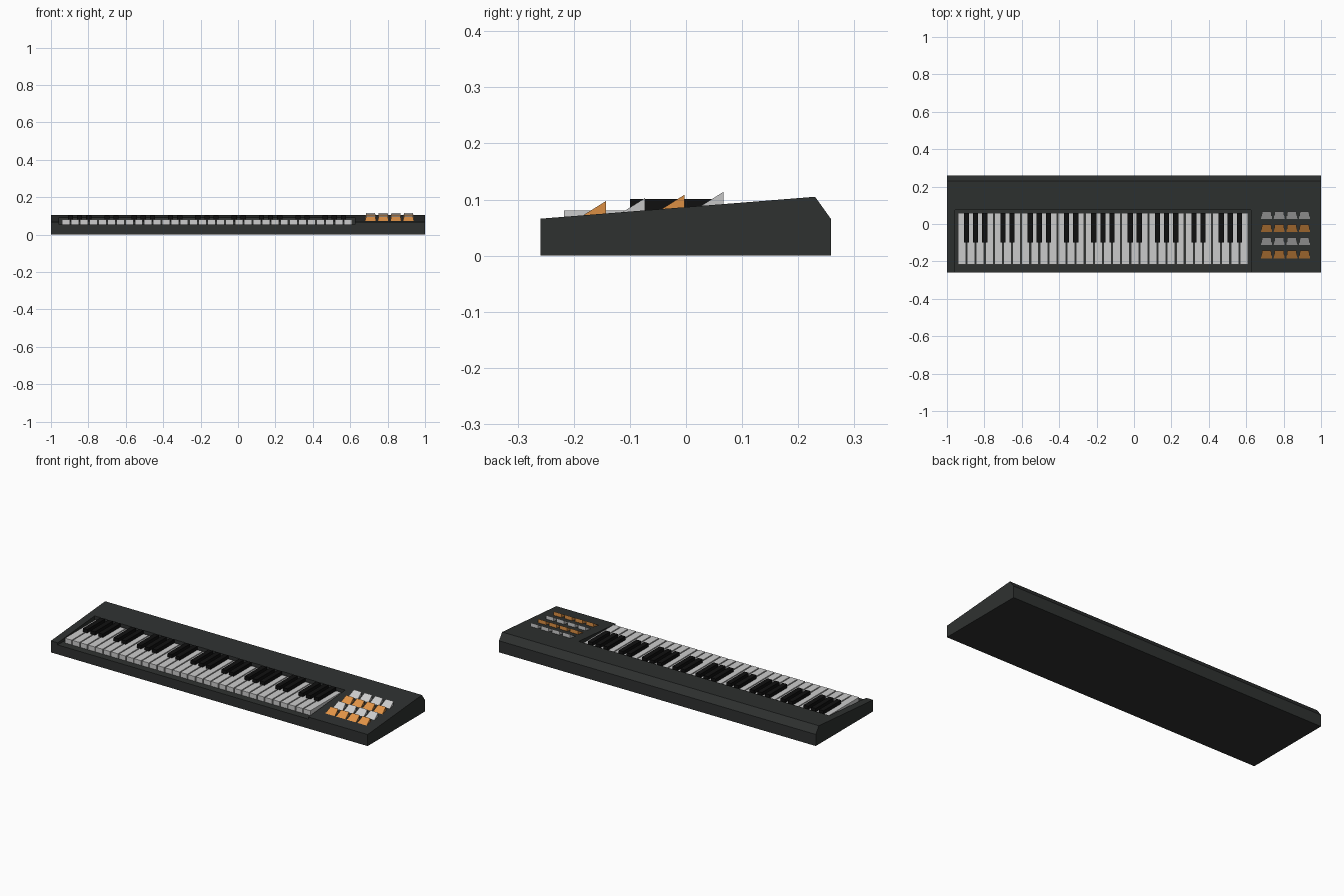
import bpy, bmesh

if "Cube" in bpy.data.objects:
    bpy.data.objects.remove(bpy.data.objects["Cube"])

def material(name, rgb):
    m = bpy.data.materials.new(name)
    m.diffuse_color = (*rgb, 1)
    m.use_nodes = True
    m.node_tree.nodes["Principled BSDF"].inputs["Base Color"].default_value = m.diffuse_color
    return m

CASE = material("charcoal", (0.028, 0.031, 0.030))
WHITE = material("key_white", (0.70, 0.70, 0.70))
BLACK = material("key_black", (0.005, 0.005, 0.005))
ORANGE = material("pad_orange", (0.75, 0.29, 0.06))

def add_object(name, bm, mat):
    bmesh.ops.recalc_face_normals(bm, faces=bm.faces)
    me = bpy.data.meshes.new(name)
    bm.to_mesh(me)
    bm.free()
    me.materials.append(mat)
    ob = bpy.data.objects.new(name, me)
    bpy.context.collection.objects.link(ob)
    return ob

def extrude_profile(bm, profile, x0, x1, taper=None):
    """Extrude a y-z profile along x; taper gives a per-point inset at both ends."""
    taper = taper or [0] * len(profile)
    a = [bm.verts.new((x0 + t, y, z)) for (y, z), t in zip(profile, taper)]
    b = [bm.verts.new((x1 - t, y, z)) for (y, z), t in zip(profile, taper)]
    bm.faces.new(a)
    bm.faces.new(b[::-1])
    n = len(profile)
    for i in range(n):
        j = (i + 1) % n
        bm.faces.new((a[i], b[i], b[j], a[j]))

def box(bm, x0, x1, y0, y1, z0, z1):
    extrude_profile(bm, [(y0, z0), (y0, z1), (y1, z1), (y1, z0)], x0, x1)

def deck_z(y):
    return 0.066 + (y + 0.259) * 0.039 / 0.489

# Case with sloping deck and bevelled back edge
bm = bmesh.new()
extrude_profile(bm, [(-0.259, 0), (-0.259, 0.066), (0.23, 0.105),
                     (0.258, 0.066), (0.258, 0)], -1, 1)
case = add_object("case", bm, CASE)

# Key bed cut out of the deck, open to the front
bm = bmesh.new()
box(bm, -0.957, 0.625, -0.4, 0.074, 0.054, 0.3)
cutter = add_object("key_bed_cutter", bm, CASE)
cutter.hide_render = True
mod = case.modifiers.new("key_bed", 'BOOLEAN')
mod.operation = 'DIFFERENCE'
mod.solver = 'EXACT'
mod.object = cutter
bpy.context.view_layer.objects.active = case
case.select_set(True)
bpy.ops.object.modifier_apply(modifier=mod.name)
bpy.data.objects.remove(cutter)

# White keys, F up to B
COUNT, LEFT, RIGHT = 32, -0.944, 0.612
PITCH = (RIGHT - LEFT) / COUNT
bm = bmesh.new()
for i in range(COUNT):
    x = LEFT + i * PITCH
    box(bm, x + 0.003, x + PITCH - 0.003, -0.217, 0.06, 0.054, 0.081)
add_object("white_keys", bm, WHITE)

# Black keys in groups of three and two
bm = bmesh.new()
for i in range(1, COUNT):
    if i % 7 in (1, 2, 3, 5, 6):
        x = LEFT + i * PITCH
        box(bm, x - 0.014, x + 0.014, -0.1, 0.06, 0.07, 0.101)
add_object("black_keys", bm, BLACK)

# Wedge pads in four rows of alternating colour
for row in range(4):
    y0 = -0.185 + row * 0.07
    y1 = y0 + 0.042
    wedge = [(y0, deck_z(y0) - 0.001), (y1, deck_z(y1) + 0.022), (y1, deck_z(y1) - 0.001)]
    bm = bmesh.new()
    for col in range(4):
        x = 0.709 + col * 0.0675
        extrude_profile(bm, wedge, x - 0.03, x + 0.03, [0, 0.006, 0.006])
    add_object(f"pad_row_{row + 1}", bm, WHITE if row % 2 else ORANGE)
